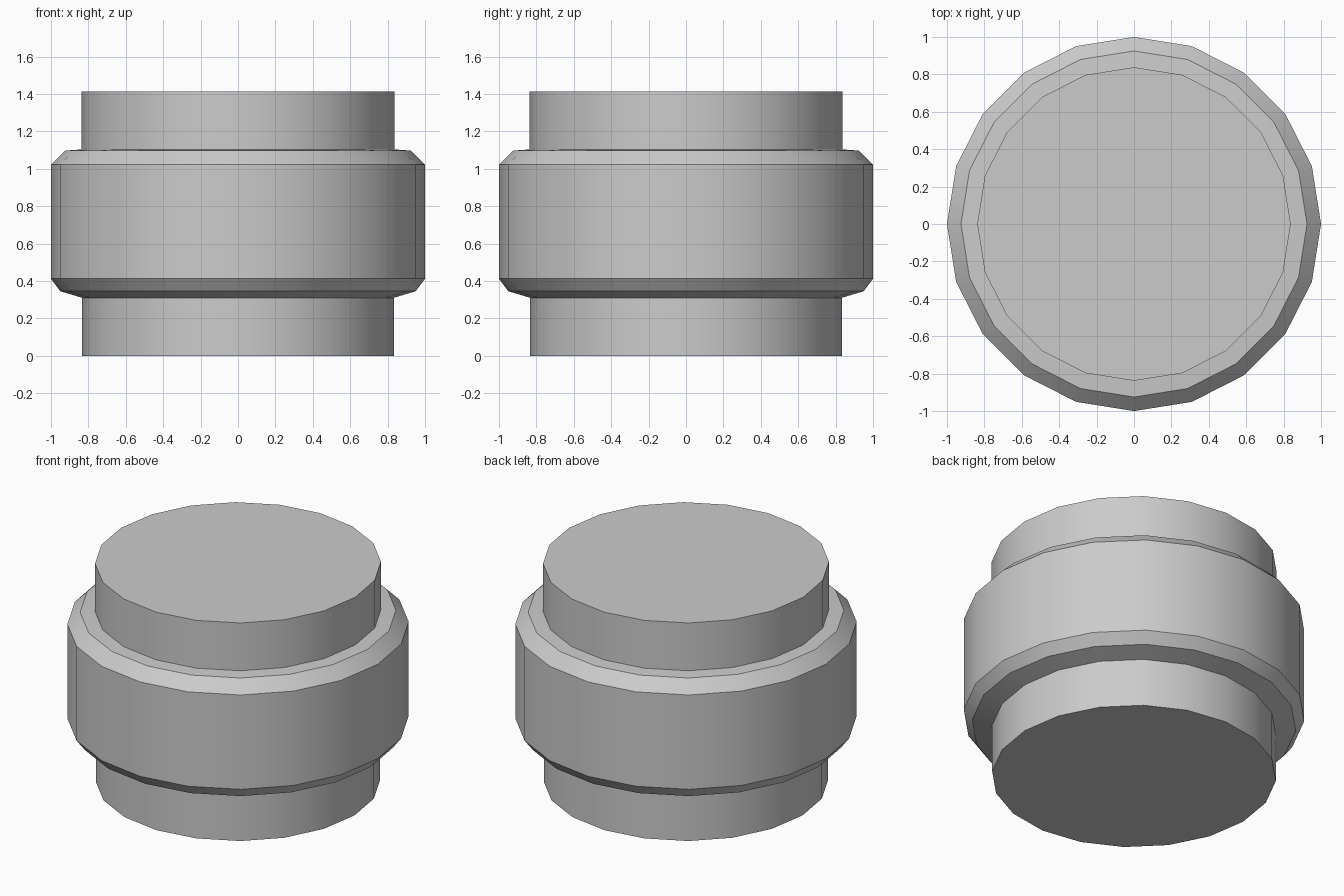
import bpy, bmesh, math

if "Cube" in bpy.data.objects:
    bpy.data.objects.remove(bpy.data.objects["Cube"])

SIDES = 20


def lathe(name, profile):
    """Revolve (radius, z) points around z and cap both ends."""
    bm = bmesh.new()
    rings = []
    for r, z in profile:
        rings.append([bm.verts.new((r * math.cos(2 * math.pi * i / SIDES),
                                    r * math.sin(2 * math.pi * i / SIDES), z))
                      for i in range(SIDES)])
    for low, high in zip(rings, rings[1:]):
        for i in range(SIDES):
            j = (i + 1) % SIDES
            bm.faces.new((low[i], low[j], high[j], high[i]))
    bm.faces.new(rings[0][::-1])
    bm.faces.new(rings[-1])
    mesh = bpy.data.meshes.new(name)
    bm.to_mesh(mesh)
    bm.free()
    obj = bpy.data.objects.new(name, mesh)
    bpy.context.collection.objects.link(obj)
    bpy.context.view_layer.objects.active = obj
    obj.select_set(True)
    bpy.ops.object.shade_smooth_by_angle(angle=math.radians(25))
    obj.select_set(False)
    return obj


# Stepped drum: lower neck, bevelled wide band, upper neck
lathe("stepped_drum", [
    (0.833, 0.0), (0.833, 0.31),
    (0.95, 0.345), (1.0, 0.412), (1.0, 1.022), (0.925, 1.097),
    (0.838, 1.103), (0.838, 1.412),
])
